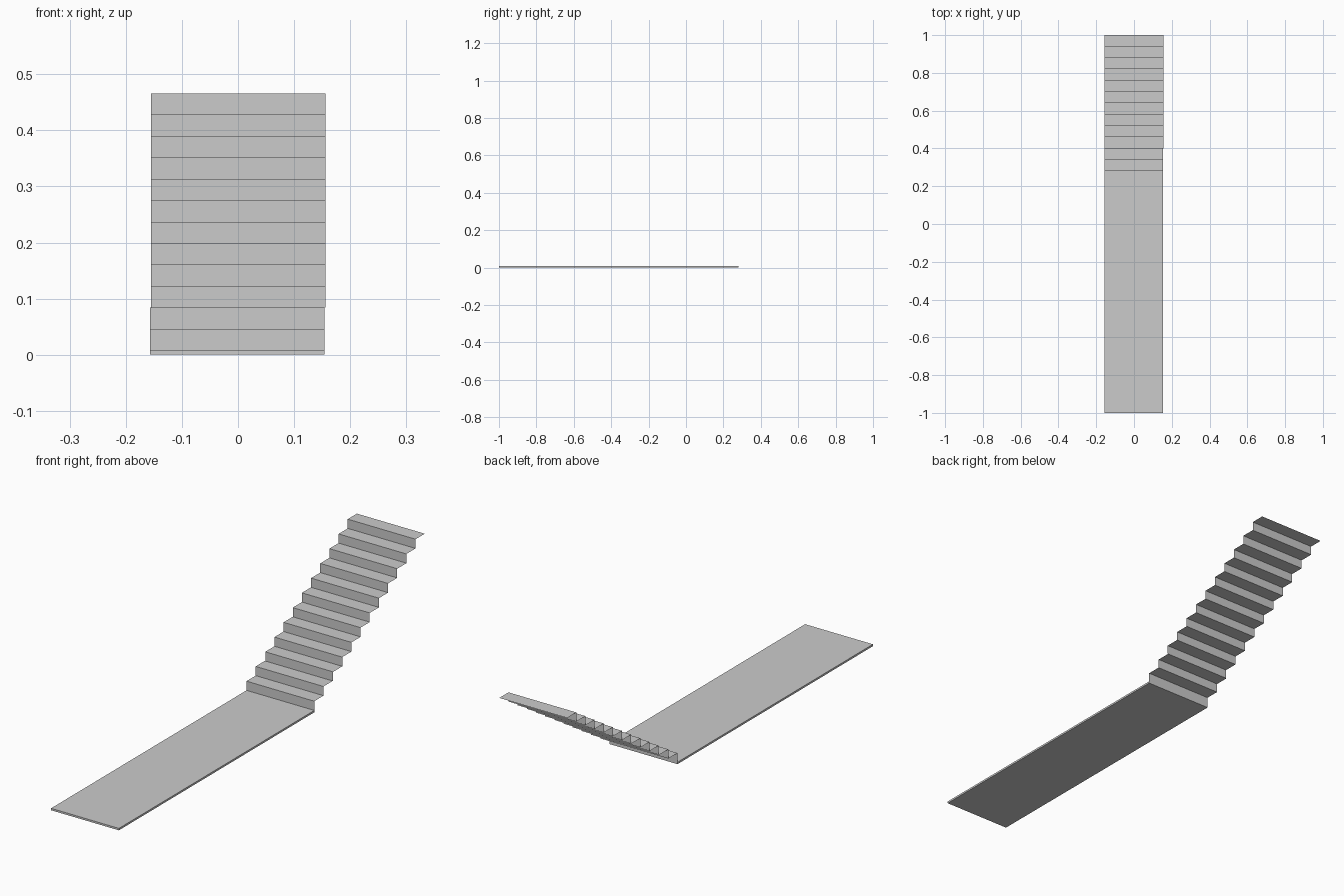
import bpy

if "Cube" in bpy.data.objects:
    bpy.data.objects.remove(bpy.data.objects["Cube"])

SLAB_TOP = 0.008
Y0, RUN = 0.28, 0.06
RISE = (0.466 - SLAB_TOP) / 12


def make_object(name, verts, faces):
    mesh = bpy.data.meshes.new(name)
    mesh.from_pydata(verts, [], faces)
    obj = bpy.data.objects.new(name, mesh)
    bpy.context.collection.objects.link(obj)
    return obj


def flight(name, first, last, x0, x1):
    """Thin zigzag sheet of risers and treads, open underneath."""
    profile = [(Y0 + first * RUN, SLAB_TOP + first * RISE)]
    for i in range(first, last):
        z = SLAB_TOP + (i + 1) * RISE
        profile += [(Y0 + i * RUN, z), (Y0 + (i + 1) * RUN, z)]
    verts = [(x, y, z) for y, z in profile for x in (x0, x1)]
    faces = [(2 * k, 2 * k + 1, 2 * k + 3, 2 * k + 2) for k in range(len(profile) - 1)]
    return make_object(name, verts, faces)


# Long flat walkway slab
bpy.ops.mesh.primitive_cube_add(size=1, location=(-0.0015, (Y0 - 1) / 2, SLAB_TOP / 2))
slab = bpy.context.object
slab.name = "walkway_slab"
slab.scale = (0.311, Y0 + 1, SLAB_TOP)
bpy.ops.object.transform_apply(location=False, rotation=False, scale=True)

# Two lower steps, then the upper flight set slightly to the right
flight("lower_steps", 0, 2, -0.157, 0.154)
flight("upper_steps", 2, 12, -0.155, 0.156)
